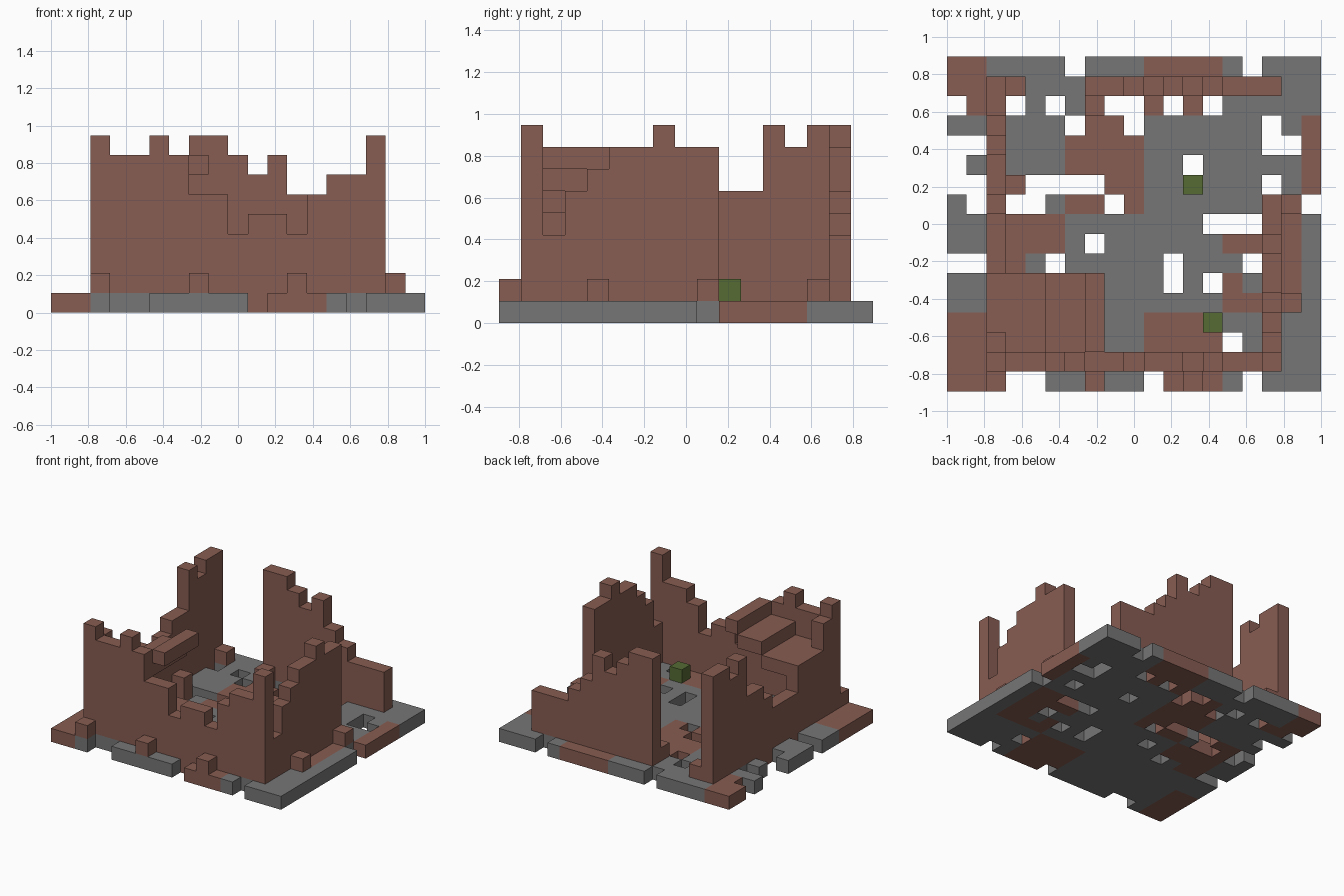
import bpy
import bmesh

cube = bpy.data.objects.get("Cube")
if cube:
    bpy.data.objects.remove(cube, do_unlink=True)

U = 2 / 19  # edge of one block
NX, NY = 19, 17


def make_material(name, rgb):
    m = bpy.data.materials.new(name)
    m.use_nodes = True
    color = (*rgb, 1)
    m.diffuse_color = color
    m.node_tree.nodes["Principled BSDF"].inputs["Base Color"].default_value = color
    return m


BRICK = make_material("brick brown", (0.245, 0.108, 0.084))
STONE = make_material("stone grey", (0.182, 0.182, 0.182))
MOSS = make_material("moss green", (0.093, 0.145, 0.034))


def build_blocks(name, cells, materials):
    """Join unit blocks {(i, j, k): material index}, keeping only outer faces."""
    bm = bmesh.new()
    verts = {}

    def vert(p):
        if p not in verts:
            verts[p] = bm.verts.new(((p[0] - NX / 2) * U, (p[1] - NY / 2) * U, p[2] * U))
        return verts[p]

    for cell, index in cells.items():
        for axis in range(3):
            for side in (0, 1):
                near = list(cell)
                near[axis] += 2 * side - 1
                if tuple(near) in cells:
                    continue
                a, b = (axis + 1) % 3, (axis + 2) % 3
                ring = []
                for da, db in ((0, 0), (1, 0), (1, 1), (0, 1)):
                    p = list(cell)
                    p[axis] += side
                    p[a] += da
                    p[b] += db
                    ring.append(vert(tuple(p)))
                face = bm.faces.new(ring if side else ring[::-1])
                face.material_index = index
    mesh = bpy.data.meshes.new(name)
    bm.to_mesh(mesh)
    bm.free()
    for m in materials:
        mesh.materials.append(m)
    bpy.context.collection.objects.link(bpy.data.objects.new(name, mesh))


def box_cells(i0, i1, j0, j1, k0, k1, index=0):
    """Blocks filling a box, each with the given material index."""
    return {(i, j, k): index
            for i in range(i0, i1) for j in range(j0, j1) for k in range(k0, k1)}


def wall(name, start, step, heights):
    """Row of block columns with the given ragged top heights."""
    cells = {}
    for n, top in enumerate(heights):
        i, j = start[0] + n * step[0], start[1] + n * step[1]
        cells.update(box_cells(i, i + 1, j, j + 1, 1, top))
    build_blocks(name, cells, [BRICK])


# Stone floor slab
floor = box_cells(0, NX, 0, NY, 0, 1, index=1)

# Brick patches in the floor: column range, row range
front_patches = [(0, 2, 0, 4), (10, 14, 0, 4)]
right_patches = [(14, 18, 4, 5), (14, 15, 5, 6), (14, 16, 7, 8), (16, 18, 5, 9), (18, 19, 10, 14)]
left_patches = [(2, 4, 6, 7), (2, 6, 7, 9), (2, 4, 9, 11)]
middle_patches = [(6, 8, 9, 10), (8, 10, 9, 11), (6, 10, 11, 13), (7, 9, 13, 15)]
back_patches = [(0, 2, 15, 17), (1, 3, 14, 15), (10, 14, 14, 17)]
for patch in front_patches + right_patches + left_patches + middle_patches + back_patches:
    floor.update(box_cells(*patch, 0, 1))

# Missing floor blocks: row and its empty columns
holes = {
    0: (3, 4, 10, 15),
    2: (14,),
    5: (11, 13),
    6: (0, 1, 5, 11, 15),
    7: (7,),
    8: (13, 14, 15),
    9: (1, 3, 4, 8, 18),
    10: (0, 1, 4, 5, 6, 7, 16),
    11: (0, 12),
    12: (0, 1, 16, 17),
    13: (6, 9, 16),
    14: (0, 3, 5, 8, 9, 11, 13),
    16: (6, 15),
}
for row, columns in holes.items():
    for column in columns:
        del floor[column, row, 0]
build_blocks("broken_floor", floor, [BRICK, STONE])

# Ruined walls
wall("front_wall", (2, 1), (1, 0), [9, 8, 8, 9, 8, 6, 6, 4, 5, 5, 4, 6, 7, 7, 9])
wall("back_wall", (7, 15), (1, 0), [9, 9, 8, 7, 8, 6, 5, 4, 4, 4])
wall("left_side_wall", (16, 2), (0, 1), [4, 6, 7, 8, 8, 9, 8, 8])
wall("right_side_wall", (2, 2), (0, 1), [8, 6, 6, 6, 4, 4, 4, 5, 6, 6, 9, 8, 9, 9])

# Stepped remains of the upper storey
upper = box_cells(3, 5, 2, 6, 5, 6)
upper.update(box_cells(5, 7, 2, 6, 6, 7))
upper.update(box_cells(7, 8, 2, 6, 7, 8))
build_blocks("upper_storey_steps", upper, [BRICK])

# Fallen bricks and mossy blocks lying on the floor
for n, (i, j) in enumerate([(2, 0), (7, 0), (12, 0), (17, 4), (17, 9), (3, 10), (3, 15), (7, 14)]):
    build_blocks(f"fallen_brick_{n + 1}", {(i, j, 1): 0}, [BRICK])
for n, (i, j) in enumerate([(12, 10), (13, 3)]):
    build_blocks(f"mossy_block_{n + 1}", {(i, j, 1): 0}, [MOSS])
